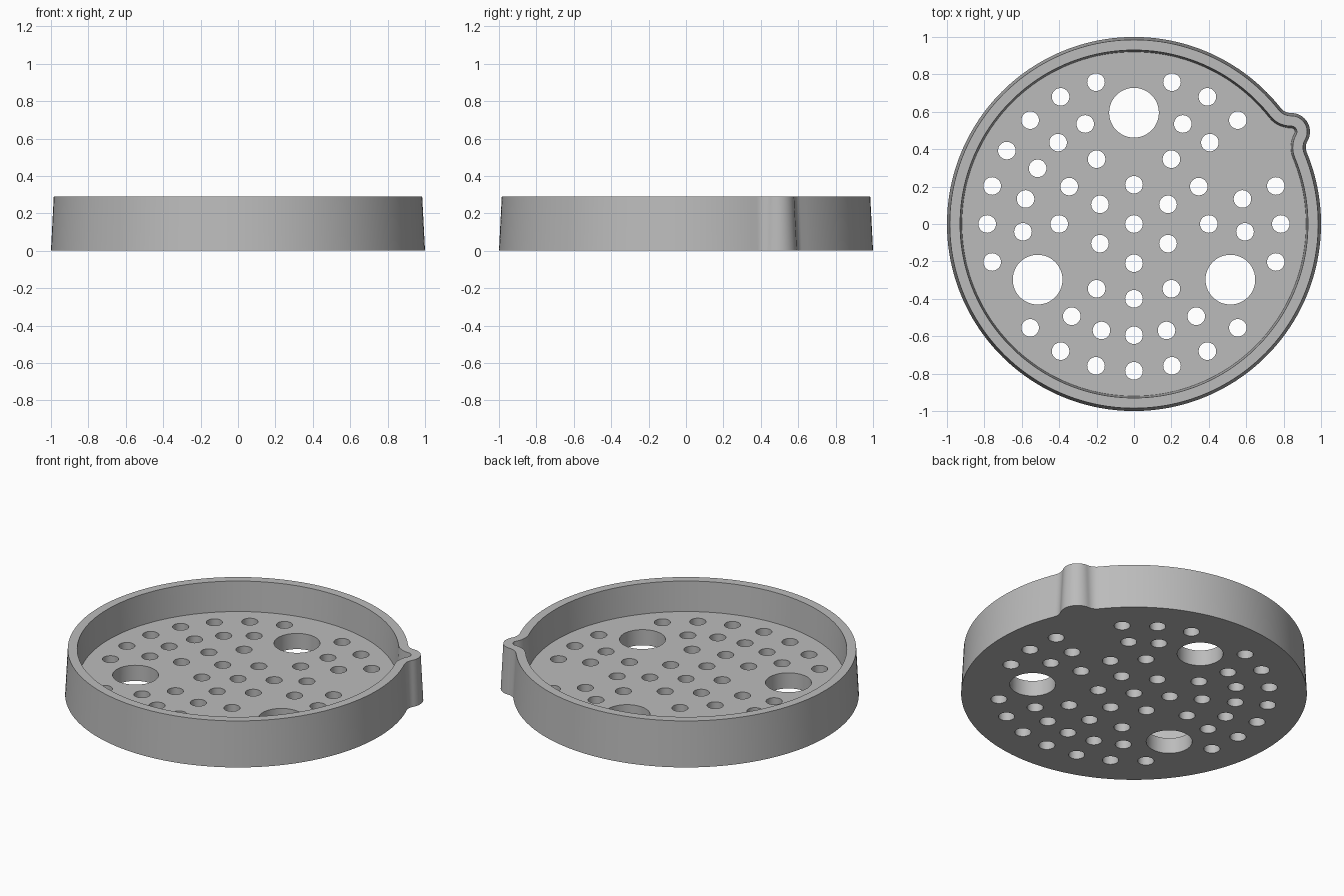
import bpy, bmesh
from math import sin, cos, acos, atan2, pi, radians, hypot

if "Cube" in bpy.data.objects:
    bpy.data.objects.remove(bpy.data.objects["Cube"], do_unlink=True)

HEIGHT, FLOOR = 0.29, 0.10
SPOUT_ANGLE, SPOUT_DIST, SPOUT_R, FILLET_R = radians(30.4), 0.975, 0.10, 0.07


def polar(r, a):
    return r * cos(a), r * sin(a)


def arc(centre, r, a0, a1, steps):
    return [(centre[0] + r * cos(a0 + (a1 - a0) * i / steps),
             centre[1] + r * sin(a0 + (a1 - a0) * i / steps)) for i in range(steps)]


def outline(inset):
    """Round outline with one filleted spout bulge, shrunk by inset."""
    fd, reach = 1 + FILLET_R, SPOUT_R + FILLET_R
    t = acos((fd**2 + SPOUT_DIST**2 - reach**2) / (2 * fd * SPOUT_DIST))
    fx, fy = polar(fd, t)
    b = atan2(fy, fx - SPOUT_DIST)          # spout centre to fillet centre
    f = FILLET_R + inset
    pts = arc((SPOUT_DIST, 0), SPOUT_R - inset, -b, b, 24)
    pts += arc((fx, fy), f, b - pi, t - pi, 10) if b > t else []
    pts += arc((0, 0), 1 - inset, t, 2 * pi - t, 160)
    pts += arc((fx, -fy), f, pi - t, pi - b, 10)
    c, s = cos(SPOUT_ANGLE), sin(SPOUT_ANGLE)
    return [(x * c - y * s, x * s + y * c) for x, y in pts]


def add_object(name, bm):
    bmesh.ops.recalc_face_normals(bm, faces=bm.faces[:])
    mesh = bpy.data.meshes.new(name)
    bm.to_mesh(mesh)
    bm.free()
    obj = bpy.data.objects.new(name, mesh)
    bpy.context.collection.objects.link(obj)
    return obj


# Tray: base, drafted outer wall, rim, drafted inner wall, floor
bm = bmesh.new()
rings = []
for inset, z in ((0, 0), (0.015, HEIGHT), (0.07, HEIGHT), (0.08, FLOOR)):
    rings.append([bm.verts.new((x, y, z)) for x, y in outline(inset)])
for low, high in zip(rings, rings[1:]):
    for i in range(len(low)):
        bm.faces.new((low[i - 1], low[i], high[i], high[i - 1]))
bm.faces.new(rings[0])
bm.faces.new(rings[-1])
tray = add_object("drain_tray", bm)

# Hole layout: three big holes, then concentric rings of small ones
BIG = (30 * 3, 210, 330)
holes = [(0.595, a, 0.133) for a in BIG]
small = [(0, 0)]
small += [(0.21, a) for a in range(30, 390, 60)]
small += [(0.40, a) for a in range(0, 360, 30) if a not in BIG]
small += [(0.595, (a + d) % 360) for a in BIG for d in (26, 43, 60, 77, 94)
          if (a + d) % 360 != 30]
small += [(0.785, a) for a in range(0, 360, 15) if a not in BIG and a != 30]
holes += [(r, a, 0.047) for r, a in small]

# Cutter made of one cylinder per hole
bm = bmesh.new()
for r, a, size in holes:
    x, y = polar(r, radians(a))
    new = bmesh.ops.create_cone(bm, cap_ends=True, segments=48 if size > 0.1 else 32,
                                radius1=size, radius2=size, depth=0.3)["verts"]
    bmesh.ops.translate(bm, verts=new, vec=(x, y, FLOOR / 2))
cutter = add_object("hole_cutter", bm)
cutter.hide_render = True

# Cut the holes and discard the cutter
bpy.context.view_layer.objects.active = tray
tray.select_set(True)
cut = tray.modifiers.new("drain_holes", "BOOLEAN")
cut.operation, cut.solver, cut.object = "DIFFERENCE", "EXACT", cutter
bpy.ops.object.modifier_apply(modifier=cut.name)
bpy.data.objects.remove(cutter, do_unlink=True)

# Grey material
grey = bpy.data.materials.new("plain grey")
grey.use_nodes = True
grey.diffuse_color = (0.5, 0.5, 0.5, 1)
grey.node_tree.nodes["Principled BSDF"].inputs["Base Color"].default_value = (0.5, 0.5, 0.5, 1)
tray.data.materials.clear()
tray.data.materials.append(grey)
bpy.ops.object.shade_smooth_by_angle(angle=radians(30))
